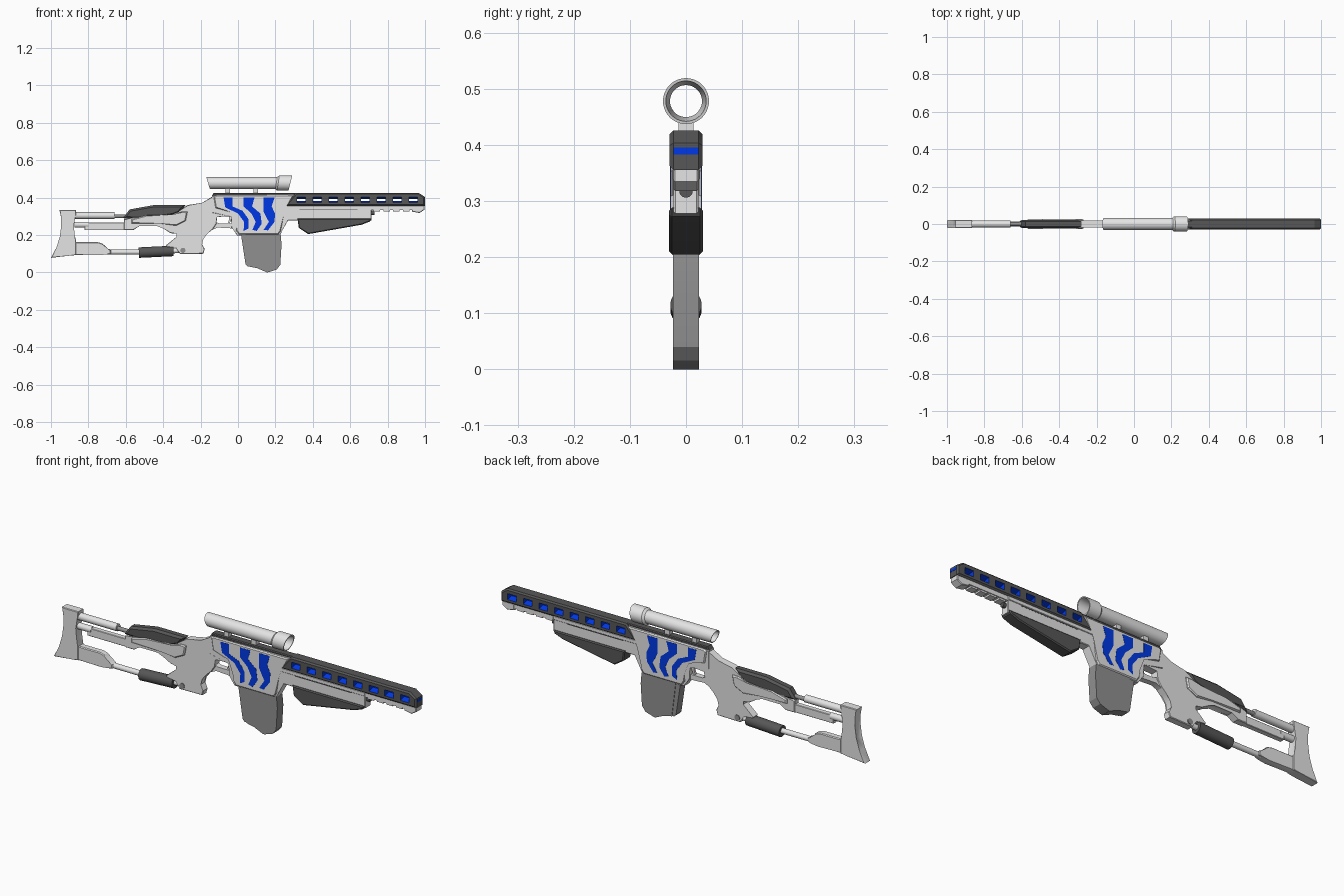
import bpy, bmesh, math
from mathutils import Vector, Matrix


def material(name, rgb):
    m = bpy.data.materials.new(name)
    m.diffuse_color = (*rgb, 1)
    return m


LIGHT = material("light_grey", (0.78, 0.78, 0.78))
MID = material("mid_grey", (0.28, 0.28, 0.28))
DARK = material("charcoal", (0.095, 0.095, 0.095))
BLUE = material("blue", (0.0, 0.04, 0.78))


def finish(name, bm, *mats):
    bmesh.ops.recalc_face_normals(bm, faces=bm.faces)
    me = bpy.data.meshes.new(name)
    bm.to_mesh(me)
    bm.free()
    for m in mats:
        me.materials.append(m)
    ob = bpy.data.objects.new(name, me)
    bpy.context.collection.objects.link(ob)
    return ob


def slab(name, pts, half, mat, bevel=0.0, y=0.0):
    """Side profile (x, z) extruded across y, with chamfered rims."""
    bm = bmesh.new()
    a = [bm.verts.new((x, y - half, z)) for x, z in pts]
    b = [bm.verts.new((x, y + half, z)) for x, z in pts]
    caps = [bm.faces.new(a), bm.faces.new(b[::-1])]
    for i in range(len(pts)):
        j = (i + 1) % len(pts)
        bm.faces.new((a[j], a[i], b[i], b[j]))
    if bevel:
        rim = list({e for f in caps for e in f.edges})
        bmesh.ops.bevel(bm, geom=rim, offset=bevel, segments=1, affect='EDGES', clamp_overlap=True)
    return finish(name, bm, mat)


def box(name, x0, x1, z0, z1, half, mat, bevel=0.0):
    return slab(name, [(x0, z0), (x1, z0), (x1, z1), (x0, z1)], half, mat, bevel)


def rod(name, p0, p1, r, mat, sides=24):
    p0, p1 = Vector(p0), Vector(p1)
    d = p1 - p0
    bm = bmesh.new()
    mat4 = Matrix.Translation((p0 + p1) / 2) @ d.to_track_quat('Z', 'Y').to_matrix().to_4x4()
    bmesh.ops.create_cone(bm, cap_ends=True, segments=sides, radius1=r, radius2=r, depth=d.length, matrix=mat4)
    return finish(name, bm, mat)


# Shoulder stock: butt plate with the lower arm
slab("butt_plate", [(-0.955, 0.335), (-0.945, 0.29), (-0.942, 0.25), (-0.95, 0.19), (-0.97, 0.135), (-1, 0.078),
                    (-0.9, 0.09), (-0.865, 0.093), (-0.865, 0.165), (-0.876, 0.2), (-0.878, 0.25),
                    (-0.873, 0.295), (-0.865, 0.315), (-0.865, 0.335)], 0.022, LIGHT, 0.003)
slab("lower_arm", [(-0.88, 0.092), (-0.74, 0.092), (-0.7, 0.097), (-0.68, 0.1), (-0.68, 0.12), (-0.7, 0.125),
                   (-0.725, 0.155), (-0.75, 0.162), (-0.88, 0.162)], 0.017, LIGHT, 0.004)
rod("lower_arm_rod", (-0.7, 0, 0.109), (-0.5, 0, 0.109), 0.013, LIGHT)
rod("lower_arm_sleeve", (-0.53, 0, 0.106), (-0.345, 0, 0.115), 0.028, DARK)
rod("hinge_link", (-0.35, 0, 0.115), (-0.29, 0, 0.118), 0.013, LIGHT)
rod("hinge_pin", (-0.295, -0.021, 0.118), (-0.295, 0.021, 0.118), 0.014, MID)

# Upper rods between butt and stock
rod("upper_rod", (-0.875, 0, 0.304), (-0.66, 0, 0.304), 0.018, LIGHT)
rod("upper_rod_tip", (-0.67, 0, 0.3), (-0.58, 0, 0.3), 0.01, MID)
rod("second_rod", (-0.875, 0, 0.255), (-0.8, 0, 0.255), 0.016, LIGHT)
box("second_bar", -0.82, -0.58, 0.226, 0.266, 0.013, LIGHT, 0.002)

# Stock body and pistol grip in one profile
slab("stock_and_grip", [(-0.61, 0.226), (-0.56, 0.226), (-0.53, 0.25), (-0.43, 0.25), (-0.4, 0.235), (-0.36, 0.21),
                        (-0.325, 0.21), (-0.325, 0.19), (-0.385, 0.145), (-0.38, 0.137), (-0.33, 0.135),
                        (-0.31, 0.098), (-0.185, 0.1), (-0.178, 0.125), (-0.195, 0.15), (-0.188, 0.18),
                        (-0.165, 0.21), (-0.135, 0.23), (-0.115, 0.26), (-0.115, 0.3), (-0.03, 0.3), (-0.03, 0.4),
                        (-0.13, 0.41), (-0.19, 0.37), (-0.27, 0.36), (-0.33, 0.315), (-0.49, 0.315), (-0.58, 0.285),
                        (-0.61, 0.285)], 0.018, LIGHT, 0.003)
slab("stock_side_panel", [(-0.57, 0.262), (-0.42, 0.262), (-0.33, 0.25), (-0.28, 0.275), (-0.27, 0.325),
                          (-0.3, 0.325), (-0.35, 0.305), (-0.49, 0.306), (-0.57, 0.284)], 0.027, LIGHT, 0.005)
slab("cheek_rest", [(-0.615, 0.29), (-0.58, 0.337), (-0.45, 0.36), (-0.28, 0.36), (-0.315, 0.318), (-0.35, 0.305),
                    (-0.49, 0.308), (-0.56, 0.287)], 0.0225, DARK, 0.01)

# Trigger and guard
slab("trigger_guard", [(-0.15, 0.222), (-0.11, 0.24), (-0.02, 0.235), (-0.02, 0.262), (-0.1, 0.262), (-0.13, 0.275)],
     0.014, LIGHT)
slab("trigger", [(-0.05, 0.305), (-0.035, 0.305), (-0.035, 0.285), (-0.045, 0.262), (-0.055, 0.262), (-0.047, 0.285)],
     0.006, LIGHT)

# Receiver with raised panel
slab("receiver", [(-0.14, 0.41), (0.3, 0.418), (0.28, 0.3), (0.235, 0.225), (0.225, 0.198), (-0.005, 0.198),
                  (-0.02, 0.225), (-0.035, 0.24), (-0.035, 0.3), (-0.14, 0.32)], 0.022, LIGHT, 0.002)
slab("receiver_panel", [(-0.13, 0.405), (-0.115, 0.413), (0.3, 0.413), (0.255, 0.355), (0.24, 0.31), (0.228, 0.22),
                        (0.215, 0.203), (0.005, 0.203), (-0.01, 0.225), (-0.005, 0.26), (-0.03, 0.325),
                        (-0.12, 0.345)], 0.028, LIGHT, 0.005)
slab("top_rail", [(-0.14, 0.41), (0.32, 0.41), (0.32, 0.426), (-0.13, 0.426)], 0.02, DARK, 0.004)

# Wavy blue stripes on both sides
stripes = [
    [(-0.077, 0.4), (-0.03, 0.4), (-0.03, 0.353), (0.024, 0.33), (0.056, 0.285), (0.056, 0.235), (0.03, 0.222),
     (0.033, 0.27), (0.0, 0.315), (-0.068, 0.348)],
    [(0.03, 0.4), (0.088, 0.4), (0.075, 0.353), (0.12, 0.315), (0.127, 0.26), (0.1, 0.222), (0.077, 0.228),
     (0.095, 0.27), (0.072, 0.315), (0.03, 0.353)],
    [(0.137, 0.4), (0.195, 0.4), (0.18, 0.353), (0.198, 0.315), (0.195, 0.27), (0.16, 0.225), (0.137, 0.228),
     (0.165, 0.27), (0.137, 0.325), (0.137, 0.36)]]
for i, pts in enumerate(stripes):
    for side, s in (("left", -1), ("right", 1)):
        slab(f"stripe_{i + 1}_{side}", pts, 0.001, BLUE, y=s * 0.0278)

# Magazine: core plus thicker side plates
slab("magazine", [(0.015, 0.21), (0.06, 0.21), (0.09, 0.03), (0.05, 0.033), (0.04, 0.045)], 0.021, MID)
slab("magazine_side", [(0.04, 0.205), (0.228, 0.205), (0.233, 0.15), (0.226, 0.04), (0.207, 0.016), (0.165, 0.002),
                       (0.155, 0.0), (0.105, 0.022), (0.062, 0.031)], 0.0235, MID)

# Long handguard, cut through by flared slots with blue walls
guard = slab("handguard", [(0.25, 0.355), (0.31, 0.426), (0.965, 0.426), (1.0, 0.403), (1.0, 0.355)],
             0.029, DARK, 0.007)
guard.data.materials.append(BLUE)
bm = bmesh.new()
for i in range(8):
    cx = 0.338 + i * 0.0856
    rings = []
    for y, hx, hz in ((-0.034, 0.024, 0.0165), (0, 0.022, 0.0055), (0.034, 0.024, 0.0165)):
        rings.append([bm.verts.new((cx + a * hx, y, 0.388 + b * hz))
                      for a, b in ((-1, -1), (1, -1), (1, 1), (-1, 1))])
    bm.faces.new(rings[0])
    bm.faces.new(rings[2][::-1])
    for r, q in zip(rings, rings[1:]):
        for k in range(4):
            bm.faces.new((r[k], r[(k + 1) % 4], q[(k + 1) % 4], q[k]))
cutter = finish("slot_cutter", bm, BLUE)
cutter.hide_render = True
mod = guard.modifiers.new("slots", 'BOOLEAN')
mod.operation, mod.solver, mod.object = 'DIFFERENCE', 'EXACT', cutter
bpy.context.view_layer.objects.active = guard
bpy.ops.object.modifier_apply(modifier=mod.name)
bpy.data.objects.remove(cutter)
for f in guard.data.polygons:
    c = f.center
    inside = abs(c.y) < 0.027 and 0.37 < c.z < 0.408 and 0.31 < c.x < 0.965
    f.material_index = 1 if inside else 0
slab("muzzle_light", [(0.99, 0.383), (1.001, 0.383), (1.001, 0.395), (0.99, 0.395)], 0.022, BLUE)

# Barrel shroud below the handguard
box("shroud", 0.24, 0.715, 0.278, 0.358, 0.022, LIGHT, 0.003)
box("shroud_upper_step", 0.25, 0.715, 0.338, 0.357, 0.025, LIGHT, 0.002)
box("shroud_groove", 0.33, 0.64, 0.333, 0.3375, 0.0225, DARK)

# Fore grip
slab("fore_grip", [(0.318, 0.288), (0.713, 0.288), (0.705, 0.272), (0.66, 0.255), (0.375, 0.205), (0.325, 0.238)],
     0.03, DARK, 0.005)

# Toothed bar under the muzzle
box("muzzle_bar", 0.7, 0.97, 0.334, 0.358, 0.022, LIGHT)
for i in range(4):
    box(f"muzzle_tooth_{i + 1}", 0.725 + i * 0.052, 0.76 + i * 0.052, 0.326, 0.34, 0.018, LIGHT)
slab("muzzle_block", [(0.93, 0.357), (0.997, 0.357), (0.997, 0.335), (0.97, 0.318), (0.93, 0.325)],
     0.0225, LIGHT, 0.003)
rod("inner_barrel", (0.68, 0, 0.318), (0.73, 0, 0.318), 0.012, DARK)

# Hollow scope: closed wall profile (x, radius, end slant) turned round the x axis
wall = [(-0.16, 0.032, -0.3), (0.205, 0.032, 0.15), (0.215, 0.041, 0.15), (0.28, 0.041, 0.25),
        (0.28, 0.036, 0.25), (0.22, 0.0285, 0.15), (-0.16, 0.0285, -0.3)]
bm = bmesh.new()
N = 40
loops = []
for i in range(N):
    t = 2 * math.pi * i / N
    loops.append([bm.verts.new((x + k * r * math.sin(t), r * math.cos(t), 0.478 + r * math.sin(t)))
                  for x, r, k in wall])
for i in range(N):
    p, q = loops[i], loops[(i + 1) % N]
    for j in range(len(wall)):
        k = (j + 1) % len(wall)
        bm.faces.new((p[j], p[k], q[k], q[j]))
finish("scope", bm, LIGHT)
for n, x in (("rear", -0.055), ("front", 0.095)):
    box(f"scope_mount_{n}", x - 0.013, x + 0.013, 0.42, 0.449, 0.013, LIGHT)

# Smooth the round parts, keep hard edges
bpy.ops.object.select_all(action='SELECT')
bpy.ops.object.shade_smooth_by_angle(angle=math.radians(28))
